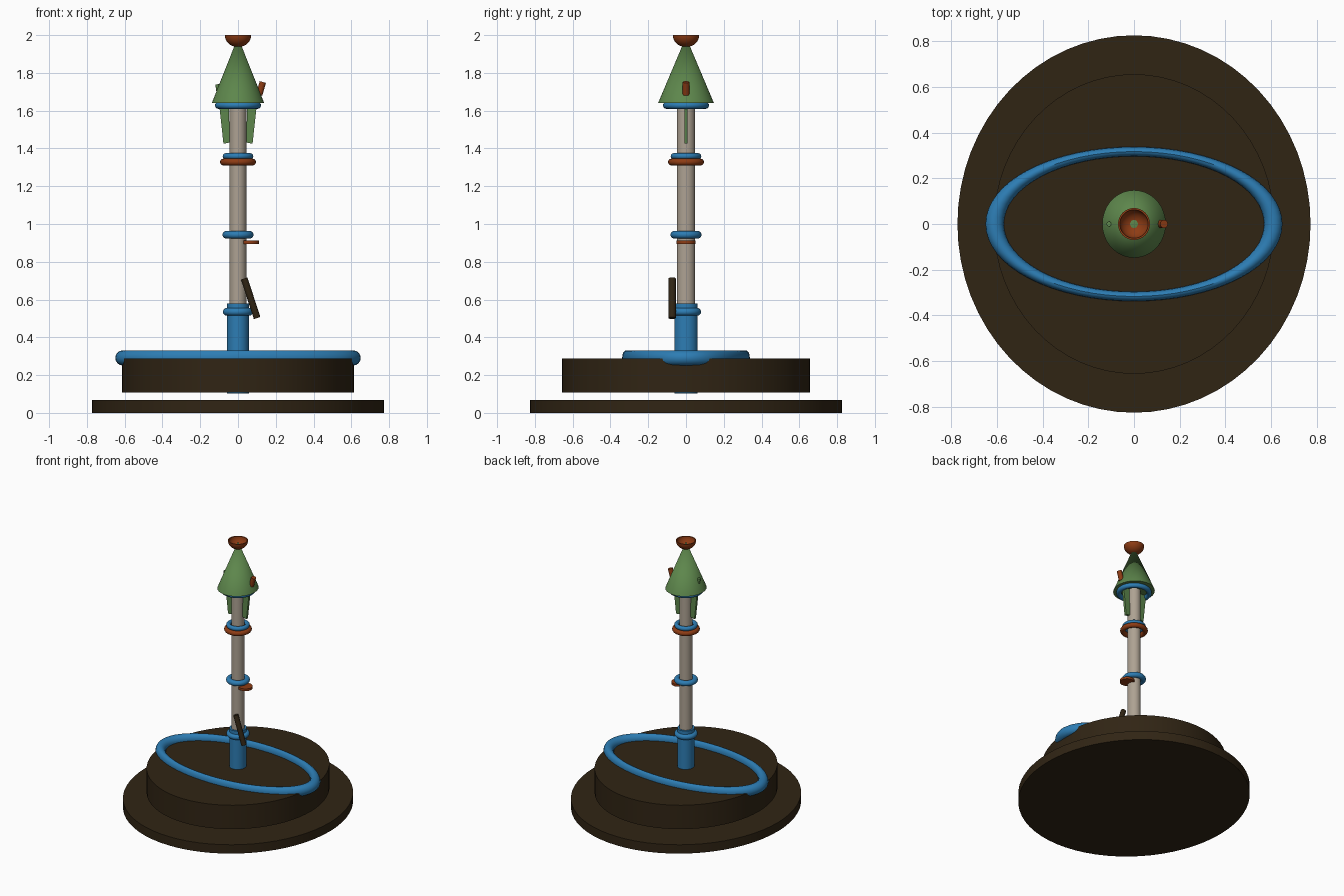
import bpy, bmesh, math
from mathutils import Matrix

if "Cube" in bpy.data.objects:
    bpy.data.objects.remove(bpy.data.objects["Cube"])


def material(name, rgb):
    m = bpy.data.materials.new(name)
    m.diffuse_color = (*rgb, 1)
    m.use_nodes = True
    m.node_tree.nodes["Principled BSDF"].inputs["Base Color"].default_value = m.diffuse_color
    return m


DARK = material("dark brown", (0.030, 0.018, 0.007))
BLUE = material("blue", (0.026, 0.205, 0.456))
GREEN = material("green", (0.110, 0.240, 0.072))
TAN = material("tan", (0.42, 0.36, 0.29))
RUST = material("rust", (0.270, 0.045, 0.007))


def add(name, bm, mat, smooth=True):
    bmesh.ops.recalc_face_normals(bm, faces=bm.faces)
    me = bpy.data.meshes.new(name)
    bm.to_mesh(me)
    bm.free()
    me.materials.append(mat)
    ob = bpy.data.objects.new(name, me)
    bpy.context.collection.objects.link(ob)
    if smooth:
        bpy.context.view_layer.objects.active = ob
        ob.select_set(True)
        bpy.ops.object.shade_smooth_by_angle(angle=math.radians(35))
        ob.select_set(False)
    return ob


def drum(name, mat, rx, ry, z0, z1, x=0, y=0, top=1.0, tilt=0, segs=64):
    """Elliptical cylinder or cone; tilt leans it about y, round its centre."""
    bm = bmesh.new()
    bmesh.ops.create_cone(bm, cap_ends=True, segments=segs, radius1=1, radius2=top, depth=1)
    m = (Matrix.Translation((x, y, (z0 + z1) / 2))
         @ Matrix.Rotation(math.radians(tilt), 4, 'Y')
         @ Matrix.Diagonal((rx, ry, z1 - z0, 1)))
    bm.transform(m)
    return add(name, bm, mat)


def lathe(name, mat, profile, sx=1.0, sy=1.0, closed=True, segs=64):
    """Spin an (r, z) profile round the z axis."""
    bm = bmesh.new()
    vs = [bm.verts.new((r, 0, z)) for r, z in profile]
    n = len(vs)
    es = [bm.edges.new((vs[i], vs[(i + 1) % n])) for i in range(n if closed else n - 1)]
    bmesh.ops.spin(bm, geom=vs + es, axis=(0, 0, 1), cent=(0, 0, 0),
                   angle=math.tau, steps=segs, use_duplicate=False)
    bmesh.ops.remove_doubles(bm, verts=bm.verts, dist=1e-5)
    bm.transform(Matrix.Diagonal((sx, sy, 1, 1)))
    return add(name, bm, mat)


def ring(name, mat, outer, tube, z, sx=1.0, sy=1.0):
    pts = [(outer - tube + tube * math.cos(a), z + tube * math.sin(a))
           for a in (math.tau * i / 16 for i in range(16))]
    return lathe(name, mat, pts, sx, sy)


# Stepped oval base, with the upper step floating just above the foot
drum("base_foot", DARK, 0.773, 0.826, 0.0, 0.067)
drum("base_step", DARK, 0.614, 0.656, 0.108, 0.289)
ring("oval_rim", BLUE, 0.65, 0.04, 0.291, sy=0.52)

# Post and socket
drum("post_socket", BLUE, 0.058, 0.062, 0.103, 0.58)
drum("post", TAN, 0.045, 0.048, 0.5, 1.70)

# Collars up the post
for name, mat, outer, tube, z in (
        ("socket_collar", BLUE, 0.080, 0.020, 0.535),
        ("middle_collar", BLUE, 0.082, 0.020, 0.943),
        ("wide_collar", RUST, 0.095, 0.018, 1.328),
        ("upper_collar", BLUE, 0.081, 0.016, 1.359),
        ("roof_collar", BLUE, 0.122, 0.018, 1.628)):
    ring(name, mat, outer, tube, z)

# Small shelf and leaning lever
drum("side_shelf", RUST, 0.050, 0.050, 0.895, 0.912, x=0.062)
drum("lever", DARK, 0.018, 0.019, 0.497, 0.717, x=0.067, y=-0.073, tilt=-18, segs=24)

# Conical roof with its pegs
drum("roof", GREEN, 0.139, 0.148, 1.64, 1.99, top=0.0)
drum("roof_peg_right", RUST, 0.017, 0.018, 1.683, 1.753, x=0.122, tilt=16, segs=24)
drum("roof_peg_left", GREEN, 0.010, 0.011, 1.695, 1.740, x=-0.107, tilt=-8, segs=16)

# Open bowl on the tip
R, H, T = 0.070, 0.063, 0.008
angles = [math.radians(90 * i / 10) for i in range(11)]
outer = [(R * math.sin(a), 2 - H * math.cos(a)) for a in angles]
inner = [((R - T) * math.sin(a), 2 - (H - T) * math.cos(a)) for a in reversed(angles)]
lathe("tip_bowl", RUST, outer + inner, closed=False, segs=48)

# Tapered brackets under the roof, mirrored
for side, s in (("left", -1), ("right", 1)):
    bm = bmesh.new()
    outline = [(0.042, 1.432), (0.077, 1.425), (0.100, 1.635), (0.050, 1.635)]
    face = bm.faces.new([bm.verts.new((s * x, -0.009, z)) for x, z in outline])
    ext = bmesh.ops.extrude_face_region(bm, geom=[face])
    bmesh.ops.translate(bm, vec=(0, 0.018, 0),
                        verts=[g for g in ext["geom"] if isinstance(g, bmesh.types.BMVert)])
    add("bracket_" + side, bm, GREEN, smooth=False)
